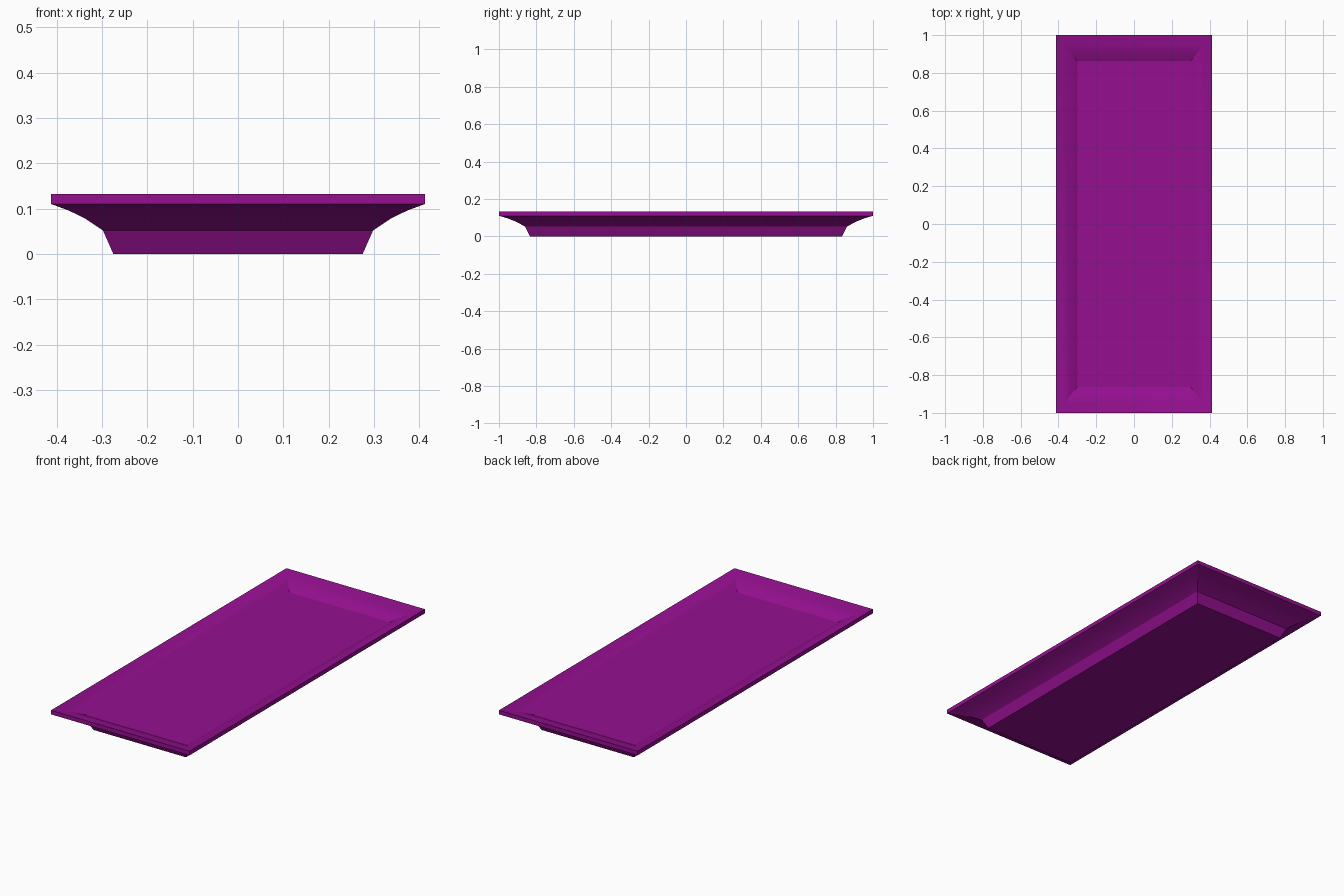
import bpy
import bmesh
import math

cube = bpy.data.objects.get("Cube")
if cube:
    bpy.data.objects.remove(cube, do_unlink=True)

# Glossy plum colour
plum = bpy.data.materials.new("plum purple")
plum.use_nodes = True
plum.diffuse_color = (0.30, 0.005, 0.28, 1)
plum.node_tree.nodes["Principled BSDF"].inputs["Base Color"].default_value = plum.diffuse_color

# Rim section from foot to floor: half width, half length, height
profile = [
    (0.275, 0.835, 0.0),     # foot base
    (0.298, 0.860, 0.052),   # foot top
    (0.337, 0.908, 0.078),   # flared underside
    (0.374, 0.953, 0.096),
    (0.412, 1.0, 0.110),     # rim lower edge
    (0.412, 1.0, 0.132),     # rim upper edge
    (0.374, 0.953, 0.120),   # flared inside wall
    (0.337, 0.908, 0.106),
    (0.300, 0.862, 0.085),   # floor edge
]


def rectangle(bm, half_x, half_y, z):
    corners = ((-1, -1), (1, -1), (1, 1), (-1, 1))
    return [bm.verts.new((sx * half_x, sy * half_y, z)) for sx, sy in corners]


# Tray: stacked rectangles bridged into walls, capped by base and floor
bm = bmesh.new()
rings = [rectangle(bm, *step) for step in profile]
for low, high in zip(rings, rings[1:]):
    for i in range(4):
        j = (i + 1) % 4
        bm.faces.new((low[i], low[j], high[j], high[i]))
bm.faces.new(rings[0][::-1])
bm.faces.new(rings[-1])
bmesh.ops.recalc_face_normals(bm, faces=bm.faces)
mesh = bpy.data.meshes.new("serving_tray")
bm.to_mesh(mesh)
bm.free()
mesh.materials.append(plum)

tray = bpy.data.objects.new("serving_tray", mesh)
bpy.context.collection.objects.link(tray)
bpy.ops.object.select_all(action="DESELECT")
tray.select_set(True)
bpy.context.view_layer.objects.active = tray
bpy.ops.object.shade_smooth_by_angle(angle=math.radians(23))
